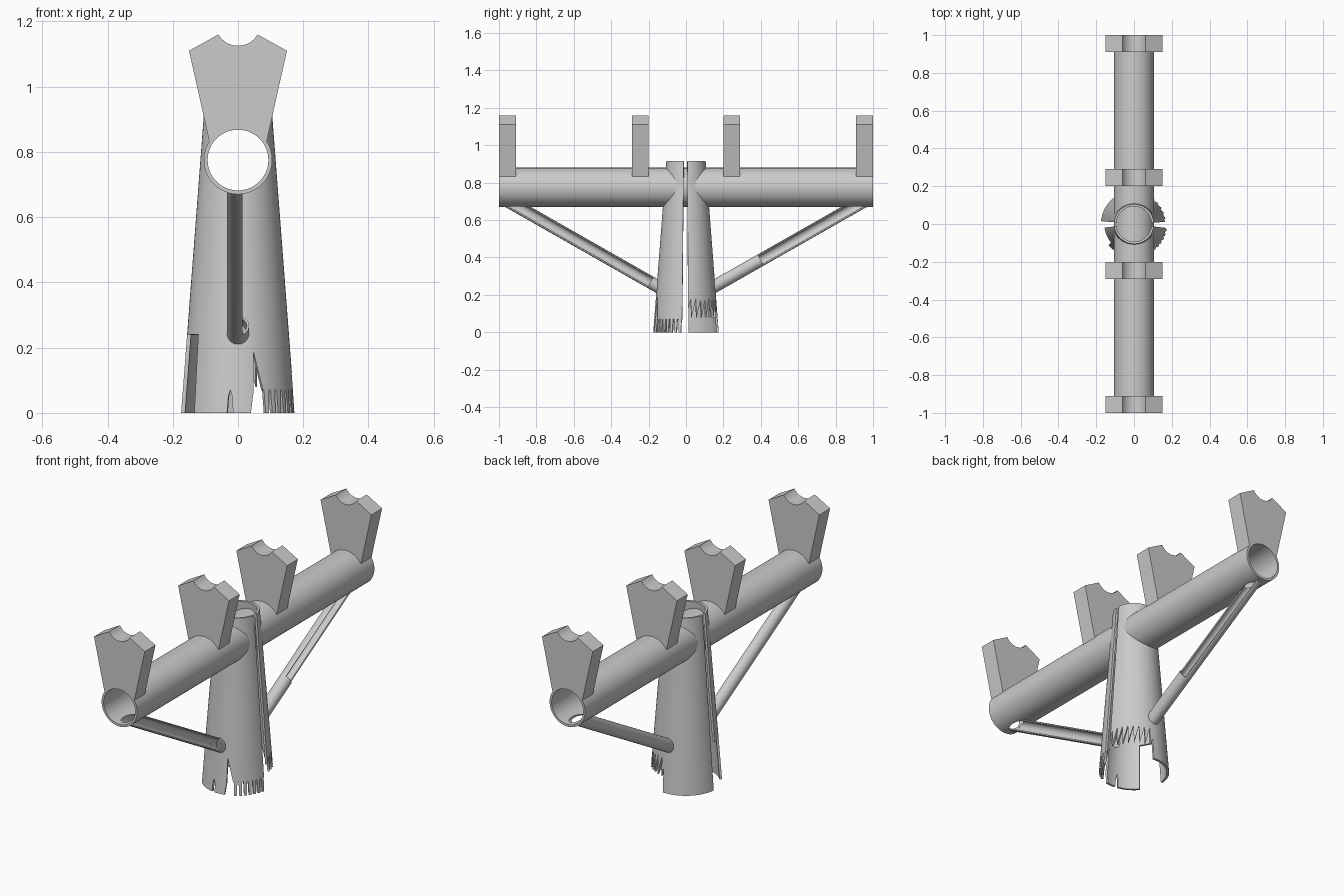
import bpy, bmesh, math
from mathutils import Vector, Matrix

if "Cube" in bpy.data.objects:
    bpy.data.objects.remove(bpy.data.objects["Cube"])

steel = bpy.data.materials.new("grey_steel")
steel.diffuse_color = (0.6, 0.6, 0.6, 1)
steel.use_nodes = True
steel.node_tree.nodes["Principled BSDF"].inputs["Base Color"].default_value = steel.diffuse_color

PIPE_Z, PIPE_R, PIPE_IN = 0.775, 0.105, 0.093
COL_TOP, COL_R0, COL_R1, COL_WALL = 0.915, 0.175, 0.105, 0.012
STRUT_R, STRUT_WALL = 0.034, 0.007


def make(name, bm):
    bmesh.ops.recalc_face_normals(bm, faces=bm.faces[:])
    me = bpy.data.meshes.new(name)
    bm.to_mesh(me)
    bm.free()
    me.materials.append(steel)
    ob = bpy.data.objects.new(name, me)
    bpy.context.collection.objects.link(ob)
    return ob


def select(ob):
    bpy.ops.object.select_all(action='DESELECT')
    ob.select_set(True)
    bpy.context.view_layer.objects.active = ob


def apply(ob, kind, **settings):
    select(ob)
    m = ob.modifiers.new(kind, kind)
    for k, v in settings.items():
        setattr(m, k, v)
    bpy.ops.object.modifier_apply(modifier=m.name)


def cut(ob, *cutters):
    for c in cutters:
        apply(ob, 'BOOLEAN', operation='DIFFERENCE', solver='EXACT', object=c)


def smooth(ob):
    select(ob)
    bpy.ops.object.shade_smooth_by_angle(angle=math.radians(30))


def rod(name, a, b, r1, r2=None, n=64):
    """Solid round bar from a to b."""
    a, b = Vector(a), Vector(b)
    bm = bmesh.new()
    mat = Matrix.Translation((a + b) / 2) @ (b - a).to_track_quat('Z', 'Y').to_matrix().to_4x4()
    bmesh.ops.create_cone(bm, cap_ends=True, segments=n, radius1=r1,
                          radius2=r1 if r2 is None else r2, depth=(b - a).length, matrix=mat)
    return make(name, bm)


def sheet(name, rows, wall, closed=False):
    """Thick shell from pairs of points; pairs run counter-clockwise seen from the second end."""
    bm = bmesh.new()
    vs = [[bm.verts.new(p) for p in row] for row in rows]
    for i in range(len(vs) - (0 if closed else 1)):
        (a, b), (c, d) = vs[i], vs[(i + 1) % len(vs)]
        bm.faces.new((a, c, d, b))
    me = bpy.data.meshes.new(name)
    bm.to_mesh(me)
    bm.free()
    me.materials.append(steel)
    ob = bpy.data.objects.new(name, me)
    bpy.context.collection.objects.link(ob)
    apply(ob, 'SOLIDIFY', thickness=wall, offset=-1)
    return ob


def strut_point(side, y):
    return Vector((0, side * y, 0.674 - (0.905 - y) * 0.569))


# cutters
pipe_solid = rod("pipe_cutter", (0, -1.2, PIPE_Z), (0, 1.2, PIPE_Z), PIPE_R)
bore = rod("bore_cutter", (0, -1.2, PIPE_Z), (0, 1.2, PIPE_Z), PIPE_IN)
cone_solid = rod("column_cutter", (0, 0, 0), (0, 0, COL_TOP), COL_R0 - 0.001, COL_R1 - 0.001)
strut_bores = [rod("strut_cutter", strut_point(s, 0.08), strut_point(s, 0.97),
                   STRUT_R - STRUT_WALL, n=32) for s in (-1, 1)]
helpers = [pipe_solid, bore, cone_solid] + strut_bores

# horizontal pipe
pipe = rod("horizontal_pipe", (0, -1, PIPE_Z), (0, 1, PIPE_Z), PIPE_R)
cut(pipe, bore, *strut_bores)
smooth(pipe)


# ragged lower edge of the column, by angle in degrees
def lower_edge(t):
    if t < 85:
        return 0.08 + 0.11 * (t % 10) / 10
    if t < 187:
        return 0
    if t < 220:
        return 0.24
    if 260 <= t <= 264:
        return 0.07 - 0.01 * abs(t - 262)
    if 284 <= t < 287:
        return 0.02 * (t - 283)
    if 287 <= t < 297:
        return 0.19 - 0.012 * (t - 287)
    if t >= 297 and t % 8 < 3:
        return 0.07
    return 0


def column_point(t, z):
    r = COL_R0 + (COL_R1 - COL_R0) * z / COL_TOP
    a = math.radians(t)
    return (r * math.cos(a), r * math.sin(a), z)


# two column halves, parted by a narrow slit on each side
for name, t0, t1 in (("column_back_half", 4, 175), ("column_front_half", 187, 353)):
    half = sheet(name, [(column_point(t, lower_edge(t)), column_point(t, COL_TOP))
                        for t in range(t0, t1 + 1)], COL_WALL)
    cut(half, pipe_solid, *strut_bores)
    smooth(half)


# diagonal struts: hollow, with the right side torn open along most of the length
def strut(name, side, y0, y1, gap):
    p, q = strut_point(side, y0), strut_point(side, y1)
    d = (q - p).normalized()
    u = Vector((1, 0, 0))
    w = d.cross(u)
    n = 40
    rows = []
    for i in range(n if gap == 0 else n + 1):
        a = math.radians(gap + (360 - 2 * gap) * i / n)
        off = STRUT_R * (math.cos(a) * u + math.sin(a) * w)
        rows.append((p + off, q + off))
    ob = sheet(name, rows, STRUT_WALL, closed=gap == 0)
    cut(ob, pipe_solid, cone_solid)
    smooth(ob)


for label, side, y_open in (("front", -1, 0.19), ("back", 1, 0.4)):
    strut(label + "_strut_foot", side, 0.09, y_open, 0)
    strut(label + "_strut", side, y_open, 0.96, 65)

# cradle brackets
outline = [(-0.0875, 0.83), (0.0875, 0.83), (0.15, 1.11), (0.06, 1.16)]
for i in range(1, 16):
    a = math.radians(-30 - 120 * i / 16)
    outline.append((0.0693 * math.cos(a), 1.1946 + 0.0693 * math.sin(a)))
outline += [(-0.06, 1.16), (-0.15, 1.11)]
for i, y in enumerate((-1, -0.29, 0.2, 0.91)):
    bm = bmesh.new()
    f = bm.faces.new([bm.verts.new((x, y, z)) for x, z in outline])
    ext = bmesh.ops.extrude_face_region(bm, geom=[f])
    bmesh.ops.translate(bm, vec=(0, 0.09, 0),
                        verts=[v for v in ext["geom"] if isinstance(v, bmesh.types.BMVert)])
    bracket = make("cradle_bracket_%d" % (i + 1), bm)
    cut(bracket, pipe_solid)
    smooth(bracket)

for h in helpers:
    bpy.data.objects.remove(h)
